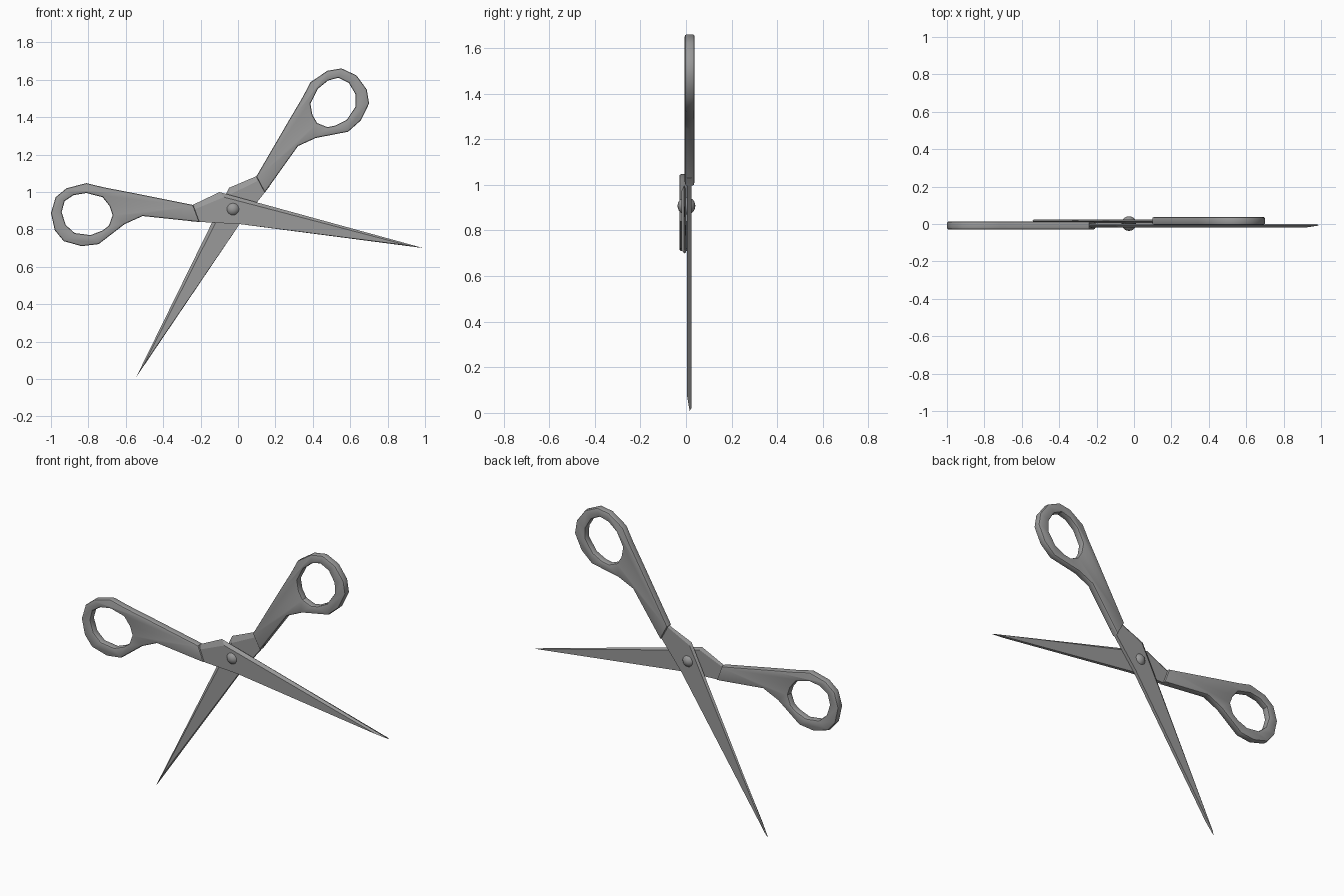
import bpy, bmesh, math
from mathutils import Vector

cube = bpy.data.objects.get("Cube")
if cube:
    bpy.data.objects.remove(cube, do_unlink=True)

PIVOT = Vector((-0.027, 0.0, 0.908))
FLIP = math.radians(228.5)      # twice the angle of the line between the halves
LAYER = 0.024                   # depth step from the front half to the back half

steel = bpy.data.materials.new("steel_grey")
steel.use_nodes = True
GREY = (0.32, 0.32, 0.32, 1)
steel.diffuse_color = GREY
steel.node_tree.nodes["Principled BSDF"].inputs["Base Color"].default_value = GREY

# Handle outline and finger hole (x, z)
OUTER = [(-0.24, 0.93), (-0.59, 1.0), (-0.72, 1.025), (-0.81, 1.047), (-0.916, 1.02),
         (-0.975, 0.972), (-1.0, 0.887), (-0.98, 0.796), (-0.932, 0.737), (-0.836, 0.71),
         (-0.745, 0.721), (-0.606, 0.828), (-0.51, 0.871), (-0.206, 0.839)]
HOLE = [(-0.81, 0.994), (-0.724, 0.972), (-0.686, 0.924), (-0.67, 0.876), (-0.69, 0.82),
        (-0.724, 0.794), (-0.788, 0.769), (-0.873, 0.78), (-0.921, 0.823),
        (-0.943, 0.892), (-0.927, 0.951), (-0.879, 0.983)]

# Blade rings from front to back: tang top, shoulder, tip, heel, tang bottom (x, z), depth
BLADE = [
    ([(-0.26, 0.895), (-0.075, 0.972), (0.91, 0.714), (0.01, 0.828), (-0.25, 0.842)], -0.02),
    ([(-0.26, 0.922), (-0.099, 0.999), (0.99, 0.70), (0.01, 0.828), (-0.25, 0.842)], -0.008),
    ([(-0.26, 0.912), (-0.090, 0.981), (0.975, 0.703), (0.01, 0.828), (-0.25, 0.842)], 0.0),
]


def to_back(co):
    """Reflect a point of the front half into the back half."""
    dx, dz = co.x - PIVOT.x, co.z - PIVOT.z
    c, s = math.cos(FLIP), math.sin(FLIP)
    return Vector((PIVOT.x + c * dx + s * dz, co.y + LAYER, PIVOT.z + s * dx - c * dz))


def finish(bm, name, back, angle):
    """Place the half, clean the normals and make the object."""
    if back:
        for v in bm.verts:
            v.co = to_back(v.co)
    bmesh.ops.recalc_face_normals(bm, faces=bm.faces)
    mesh = bpy.data.meshes.new(name)
    bm.to_mesh(mesh)
    bm.free()
    mesh.materials.append(steel)
    ob = bpy.data.objects.new(name, mesh)
    bpy.context.collection.objects.link(ob)
    bpy.ops.object.select_all(action='DESELECT')
    ob.select_set(True)
    bpy.context.view_layer.objects.active = ob
    bpy.ops.object.shade_smooth_by_angle(angle=math.radians(angle))
    return ob


def make_handle(name, back):
    """Filled outline with a hole and softened rims."""
    bevel, half = 0.009, 0.0215
    cu = bpy.data.curves.new(name + "_outline", 'CURVE')
    cu.dimensions = '2D'
    cu.fill_mode = 'BOTH'
    cu.extrude = half - bevel
    cu.bevel_depth = bevel
    cu.bevel_resolution = 1
    cu.offset = -bevel
    for pts in (OUTER, HOLE):
        sp = cu.splines.new('POLY')
        sp.points.add(len(pts) - 1)
        for p, (x, z) in zip(sp.points, pts):
            p.co = (x, z, 0, 1)
        sp.use_cyclic_u = True
    tmp = bpy.data.objects.new(name + "_outline", cu)
    bpy.context.collection.objects.link(tmp)
    bpy.context.view_layer.update()
    shape = tmp.evaluated_get(bpy.context.evaluated_depsgraph_get())
    bm = bmesh.new()
    bm.from_mesh(shape.to_mesh())
    shape.to_mesh_clear()
    bpy.data.objects.remove(tmp, do_unlink=True)
    bpy.data.curves.remove(cu)
    bmesh.ops.remove_doubles(bm, verts=bm.verts, dist=0.0005)
    for v in bm.verts:                       # stand the outline upright
        x, y, z = v.co
        v.co = (x, -0.008 - z, y)
    return finish(bm, name, back, 35)


def make_blade(name, back):
    """Three outline rings joined into a blade with a bevelled spine."""
    bm = bmesh.new()
    rings = [[bm.verts.new((x, y, z)) for x, z in pts] for pts, y in BLADE]
    n = len(rings[0])
    for a, b in zip(rings, rings[1:]):
        for i in range(n):
            j = (i + 1) % n
            bm.faces.new((a[i], a[j], b[j], b[i]))
    bm.faces.new(rings[0])
    bm.faces.new(rings[-1][::-1])
    return finish(bm, name, back, 10)


for side, back in (("front", False), ("back", True)):
    make_handle(side + "_handle", back)
    make_blade(side + "_blade", back)

# Pivot rivet through both blades
bm = bmesh.new()
bmesh.ops.create_uvsphere(bm, u_segments=20, v_segments=12, radius=0.039)
bmesh.ops.translate(bm, verts=bm.verts, vec=PIVOT + Vector((0, 0.002, 0)))
finish(bm, "pivot_rivet", False, 40)
